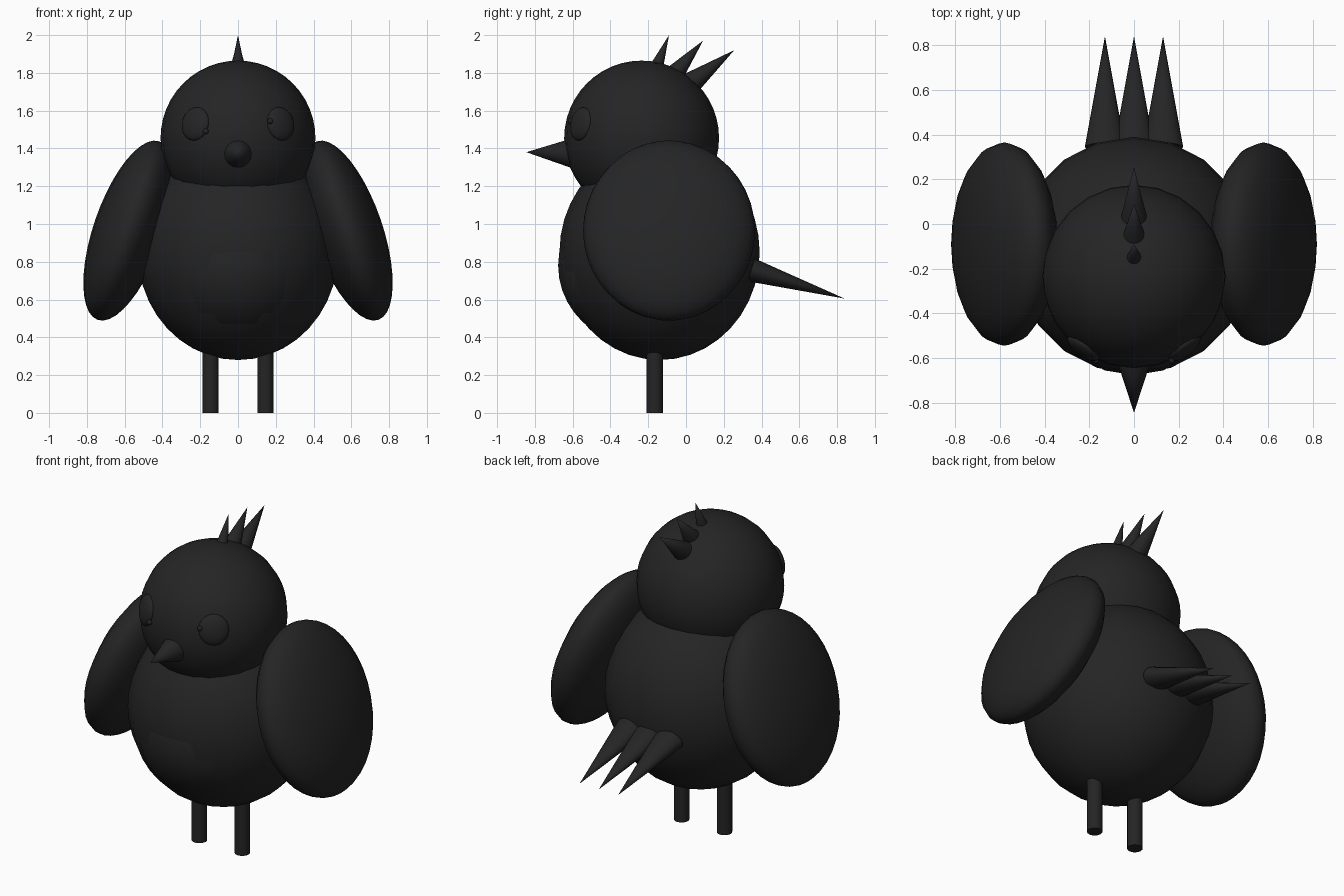
import bpy
from math import radians
from mathutils import Vector

cube = bpy.data.objects.get("Cube")
if cube:
    bpy.data.objects.remove(cube, do_unlink=True)

# One charcoal colour for the whole bird
charcoal = bpy.data.materials.new("charcoal")
charcoal.use_nodes = True
colour = (0.018, 0.018, 0.018, 1)
charcoal.diffuse_color = colour
bsdf = next(n for n in charcoal.node_tree.nodes if n.type == 'BSDF_PRINCIPLED')
bsdf.inputs["Base Color"].default_value = colour


def finish(name):
    ob = bpy.context.object
    ob.name = name
    ob.data.materials.append(charcoal)
    bpy.ops.object.shade_smooth_by_angle(angle=radians(40))
    return ob


def ball(name, centre, radii, rotation=(0, 0, 0), segments=20):
    bpy.ops.mesh.primitive_uv_sphere_add(segments=segments, ring_count=segments, radius=1,
                                         location=centre, rotation=rotation)
    bpy.context.object.scale = radii
    return finish(name)


def spike(name, base, tip, width, thickness):
    """Cone from base to tip; width is horizontal, thickness is across it."""
    base, tip = Vector(base), Vector(tip)
    axis = tip - base
    bpy.ops.mesh.primitive_cone_add(vertices=16, radius1=1, radius2=0, depth=1,
                                    location=(base + tip) / 2,
                                    rotation=axis.to_track_quat('Z', 'Y').to_euler())
    bpy.context.object.scale = (width, thickness, axis.length)
    return finish(name)


# Body, belly and head
ball("body", (0, -0.14, 0.85), (0.53, 0.53, 0.57))
ball("belly", (0, -0.24, 0.78), (0.42, 0.437, 0.42))
head_centre = Vector((0, -0.235, 1.455))
ball("head", head_centre, (0.41, 0.41, 0.41), segments=24)

# Beak
spike("beak", (0, -0.6, 1.375), (0, -0.845, 1.38), 0.08, 0.08)

# Paired wings, legs and eyes
for side, s in (("left", 1), ("right", -1)):
    ball(side + "_wing", (s * 0.58, -0.09, 0.965), (0.185, 0.455, 0.5),
         (0, radians(-19 * s), 0))
    bpy.ops.mesh.primitive_cylinder_add(vertices=16, radius=0.043, depth=0.36,
                                        location=(s * 0.145, -0.165, 0.18))
    finish(side + "_leg")
    eye = Vector((s * 0.225, -0.555, 1.53))
    facing = (eye - head_centre).to_track_quat('Z', 'Y').to_euler()
    ball(side + "_eye", eye, (0.085, 0.09, 0.035), facing)
    ball(side + "_pupil", (s * 0.17, -0.61, 1.517 + s * 0.027),
         (0.015, 0.015, 0.015), segments=10)

# Crest feathers, front to back
crest = (((-0.16, 1.82), (-0.09, 2.0), 0.038),
         ((-0.055, 1.8), (0.09, 1.97), 0.05),
         ((0.025, 1.745), (0.255, 1.92), 0.06))
for i, (base, tip, r) in enumerate(crest):
    spike(f"crest_feather_{i + 1}", (0, *base), (0, *tip), r, r)

# Fan of tail feathers
for name, x in (("right", -0.13), ("middle", 0), ("left", 0.13)):
    spike(name + "_tail_feather", (x, 0.345, 0.757), (x, 0.84, 0.605), 0.09, 0.063)
